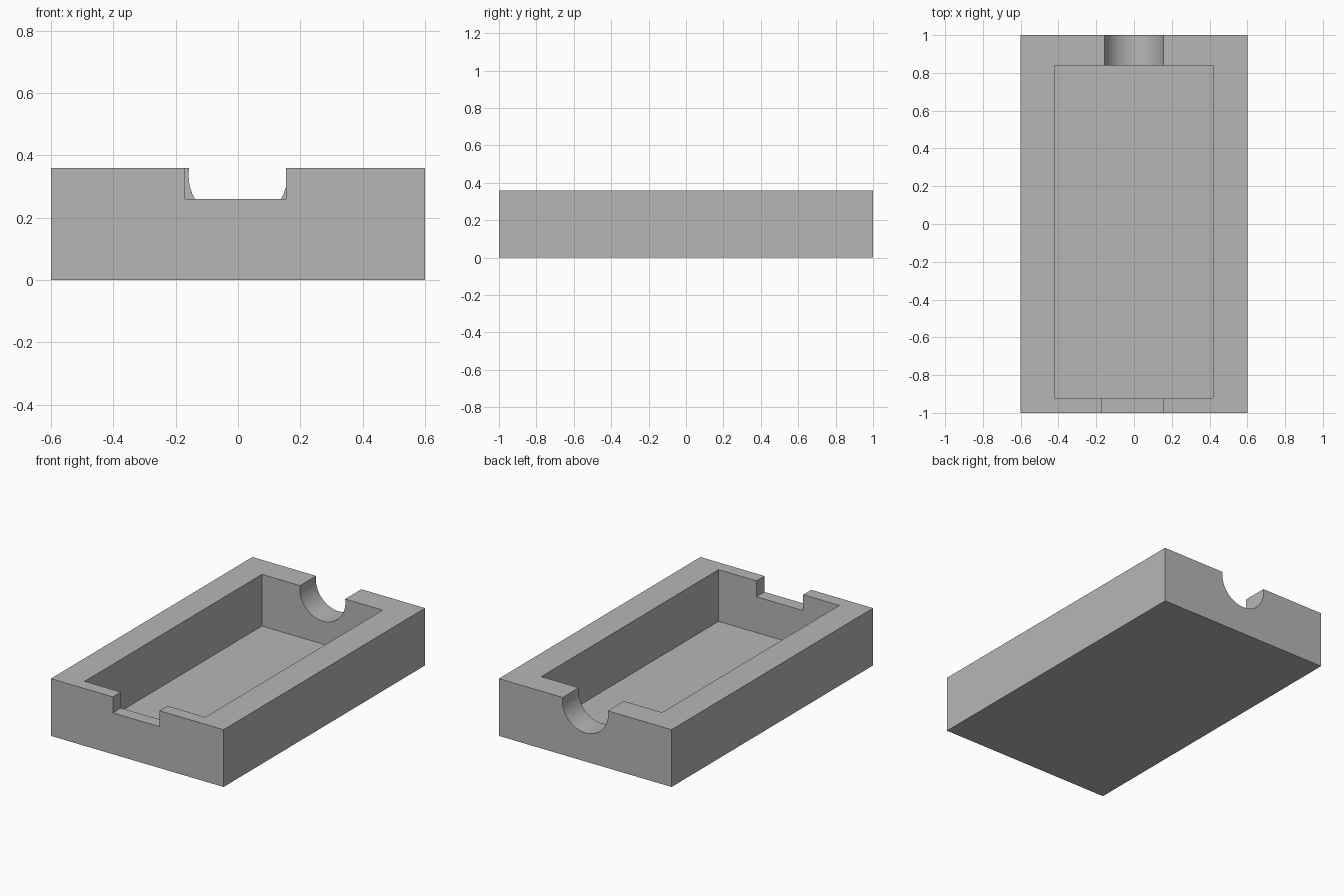
import bpy
import math

if "Cube" in bpy.data.objects:
    bpy.data.objects.remove(bpy.data.objects["Cube"], do_unlink=True)

grey = bpy.data.materials.new("plain grey")
grey.use_nodes = True
colour = (0.47, 0.47, 0.47, 1)
grey.diffuse_color = colour
grey.node_tree.nodes["Principled BSDF"].inputs["Base Color"].default_value = colour


def box(name, low, high):
    """Box spanning two opposite corners."""
    centre = [(a + b) / 2 for a, b in zip(low, high)]
    bpy.ops.mesh.primitive_cube_add(size=1, location=centre)
    obj = bpy.context.object
    obj.name = name
    obj.scale = [b - a for a, b in zip(low, high)]
    bpy.ops.object.transform_apply(location=True, rotation=True, scale=True)
    obj.data.materials.append(grey)
    return obj


def carve(target, cutter):
    """Subtract the cutter, then discard it."""
    cutter.hide_render = True
    mod = target.modifiers.new(cutter.name, "BOOLEAN")
    mod.operation = "DIFFERENCE"
    mod.solver = "EXACT"
    mod.object = cutter
    bpy.context.view_layer.objects.active = target
    bpy.ops.object.modifier_apply(modifier=mod.name)
    bpy.data.objects.remove(cutter, do_unlink=True)


# Solid block
tray = box("tray", (-0.6, -1, 0), (0.6, 1, 0.36))

# Rectangular hollow, open at the top
carve(tray, box("hollow_cutter", (-0.422, -0.92, 0.035), (0.418, 0.84, 0.6)))

# Square notch through the front wall
carve(tray, box("front_notch_cutter", (-0.17, -1.2, 0.26), (0.154, -0.7, 0.6)))

# Round notch through the back wall
bpy.ops.mesh.primitive_cylinder_add(
    vertices=32, radius=0.159, depth=0.5,
    location=(0, 0.95, 0.338), rotation=(math.pi / 2, 0, 0))
round_cutter = bpy.context.object
round_cutter.name = "back_notch_cutter"
round_cutter.data.materials.append(grey)
carve(tray, round_cutter)

# Smooth the round notch while keeping the edges crisp
bpy.ops.object.select_all(action="DESELECT")
tray.select_set(True)
bpy.context.view_layer.objects.active = tray
bpy.ops.object.shade_smooth_by_angle(angle=math.radians(30))
